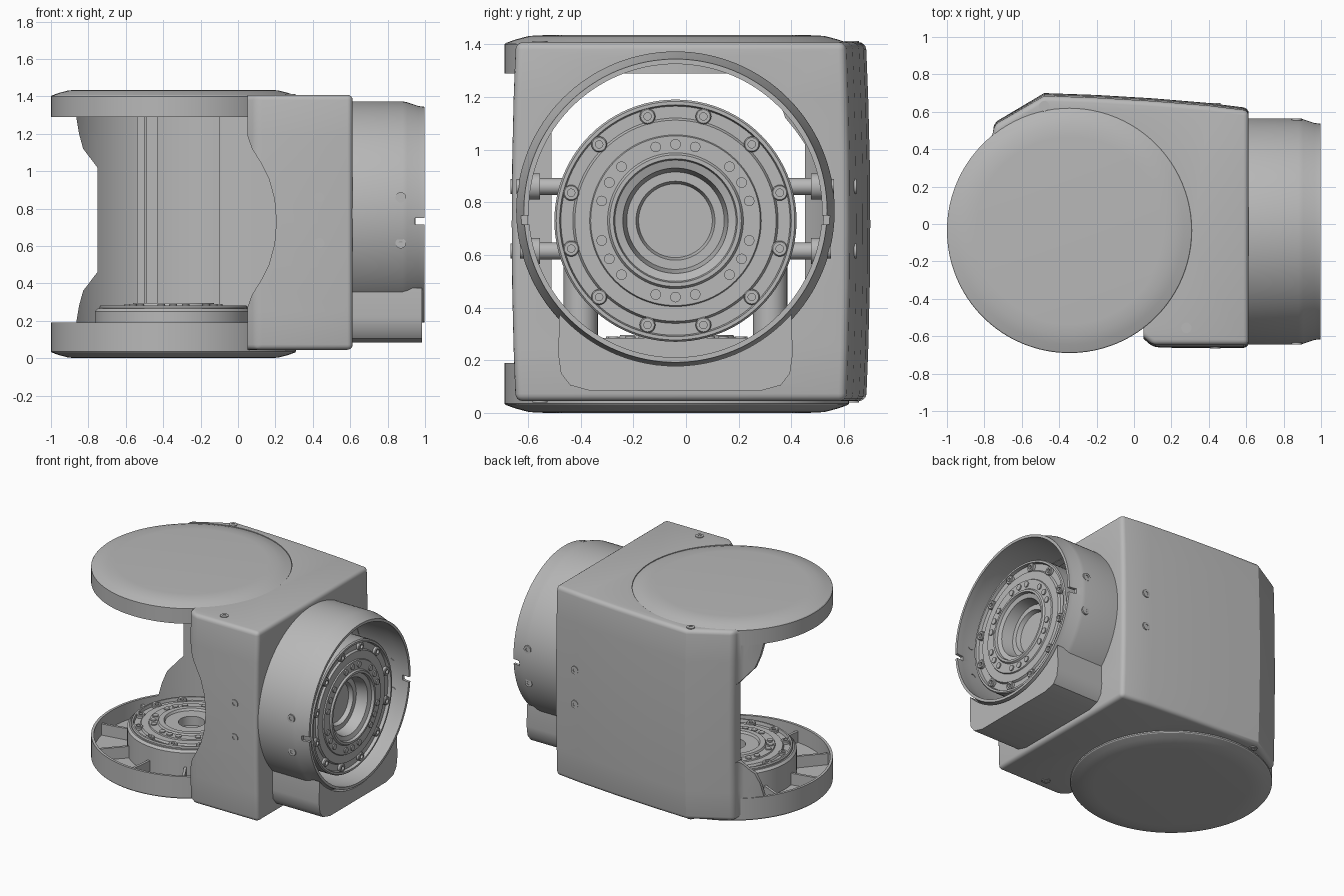
import bpy, bmesh
from math import sin, cos, radians, pi

if "Cube" in bpy.data.objects:
    bpy.data.objects.remove(bpy.data.objects["Cube"])

grey = bpy.data.materials.new("machined_grey")
grey.use_nodes = True
grey.diffuse_color = (0.48, 0.48, 0.48, 1)
grey.node_tree.nodes["Principled BSDF"].inputs["Base Color"].default_value = grey.diffuse_color

HINGE = (-0.345, -0.035)      # vertical axis of the two caps
HEIGHT = 1.435
FLANGE = (-0.04, 0.73)        # y, z of the side joint axis


def place(axis, u, v, w):
    """Map cross-section (u, v) and length w onto the given axis."""
    return {"x": (w, u, v), "y": (u, w, v), "z": (u, v, w)}[axis]


def finish(name, bm):
    bmesh.ops.remove_doubles(bm, verts=bm.verts, dist=1e-5)
    bmesh.ops.recalc_face_normals(bm, faces=bm.faces)
    mesh = bpy.data.meshes.new(name)
    bm.to_mesh(mesh)
    bm.free()
    obj = bpy.data.objects.new(name, mesh)
    bpy.context.collection.objects.link(obj)
    mesh.materials.append(grey)
    return obj


def lathe(name, profile, axis, centres, seg=96, closed=False):
    """Turn (radius, height) points about an axis at each (u, v, w) centre."""
    bm = bmesh.new()
    for cu, cv, cw in centres:
        rings = []
        for i in range(seg):
            a = 2 * pi * i / seg
            rings.append([bm.verts.new(place(axis, cu + r * cos(a), cv + r * sin(a), cw + h))
                          for r, h in profile])
        n = len(profile)
        for i in range(seg):
            p, q = rings[i], rings[(i + 1) % seg]
            for j in range(n if closed else n - 1):
                k = (j + 1) % n
                if profile[j][0] == 0:
                    bm.faces.new((p[j], q[k], p[k]))
                elif profile[k][0] == 0:
                    bm.faces.new((p[j], q[j], p[k]))
                else:
                    bm.faces.new((p[j], q[j], q[k], p[k]))
    return finish(name, bm)


def prism(name, outline, axis, lo, hi):
    bm = bmesh.new()
    a, b = ([bm.verts.new(place(axis, u, v, w)) for u, v in outline] for w in (lo, hi))
    bm.faces.new(a)
    bm.faces.new(b)
    for i in range(len(a)):
        j = (i + 1) % len(a)
        bm.faces.new((a[i], a[j], b[j], b[i]))
    return finish(name, bm)


def rect(u0, v0, u1, v1):
    return [(u0, v0), (u1, v0), (u1, v1), (u0, v1)]


def apply(obj, mod):
    bpy.context.view_layer.objects.active = obj
    bpy.ops.object.modifier_apply(modifier=mod.name)


def bevel(obj, width, segments=4):
    mod = obj.modifiers.new("Bevel", "BEVEL")
    mod.width, mod.segments, mod.angle_limit = width, segments, radians(35)
    apply(obj, mod)


def bow(obj, amount):
    """Pull the front and back walls in towards the top and bottom."""
    bm = bmesh.new()
    bm.from_mesh(obj.data)
    mid = HEIGHT / 2
    for z in (0.25, 0.48, mid, 0.96, 1.19):
        geom = bm.verts[:] + bm.edges[:] + bm.faces[:]
        bmesh.ops.bisect_plane(bm, geom=geom, plane_co=(0, 0, z), plane_no=(0, 0, 1))
    for v in bm.verts:
        if abs(v.co.y) > 0.5:
            v.co.y *= 1 - amount * ((v.co.z - mid) / mid) ** 2
    bm.to_mesh(obj.data)
    bm.free()


def cut(obj, *cutters):
    for c in cutters:
        mod = obj.modifiers.new("Cut", "BOOLEAN")
        mod.operation, mod.solver, mod.object = "DIFFERENCE", "EXACT", c
        apply(obj, mod)
        bpy.data.objects.remove(c)


def rod(name, r, axis, u, v, lo, hi, seg=32):
    return lathe(name, [(0, lo), (r, lo), (r, hi), (0, hi)], axis, [(u, v, 0)], seg)


# Housing shell
housing = prism("housing", [(0.613, -0.662), (0.613, 0.62), (0.4, 0.647), (0.1, 0.672), (-0.2, 0.69),
                            (-0.48, 0.70), (-0.75, 0.54), (-0.755, 0.47), (-0.812, 0.42), (-0.885, 0.325),
                            (-0.75, 0.2), (0, -0.45), (0.04, -0.61), (0.1, -0.662)], "z", 0.045, 1.408)
bow(housing, 0.025)
bevel(housing, 0.028)
hx, hy = HINGE
cut(housing,
    lathe("cap_clearance", [(0, -1), (0.654, -1), (0.654, 0.17), (0.635, 0.17), (0.635, 1.31),
                            (0.654, 1.31), (0.654, 2), (0, 2)], "z", [(hx, hy, 0)]),
    prism("cavity", rect(-0.1, -0.51, 0.56, 0.56), "z", 0.1, 1.36),
    prism("mount_recess", rect(0.3, -0.61, 0.555, 0.57), "z", 0.11, 1.35),
    rod("side_opening", 0.572, "x", -0.04, 0.768, 0.3, 0.8, 96))

# Scalloped edges of the front opening
half = [(0.05, 1.5), (0.05, 1.19), (0.075, 1.12), (0.125, 1.04), (0.165, 0.96), (0.195, 0.85), (0.205, 0.73)]
front = half + [(x, 1.46 - z) for x, z in half[-2::-1]]
tab = [(-0.868, 1.5), (-0.865, 1.29), (-0.85, 1.2), (-0.828, 1.12), (-0.752, 1.02)]
side = tab + [(x, 1.48 - z) for x, z in tab[::-1]]
cut(housing,
    prism("front_scallop", front + [(-0.6, -0.04), (-0.6, 1.5)], "y", -1, -0.2),
    prism("back_scallop", side + [(-1.2, -0.02), (-1.2, 1.5)], "y", 0.0, 0.8))
for lo, hi in ((-0.54, -0.5), (-0.49, -0.43)):
    prism("inner_wall_strip", rect(lo, 0.56, hi, 0.62), "z", 0.15, 1.3)

# Dished caps, open towards each other, with spokes
for name, flip, rim in (("bottom", False, 0.19), ("top", True, 0.145)):
    up = lambda z: HEIGHT - z if flip else z
    cap = [(0, 0), (0.5, 0.0), (0.56, 0.003), (0.61, 0.016), (0.65, 0.03), (0.655, 0.036), (0.655, rim),
           (0.637, rim), (0.637, 0.07), (0, 0.06)]
    lathe(name + "_cap", [(r, up(z)) for r, z in cap], "z", [(hx, hy, 0)], 128)
    for k in range(10):
        a = 2 * pi * k / 10 + 0.2
        spoke = [(hx + r * cos(a) - t * sin(a), hy + r * sin(a) + t * cos(a))
                 for r, t in rect(0.2, -0.009, 0.645, 0.009)]
        prism(f"{name}_cap_spoke_{k}", spoke, "z", *sorted((up(0.05), up(rim - 0.04))))


# Rotary joints with bolt circles
def joint(name, axis, centre, scale, depth, bore):
    u, v, w = centre
    face = [(0.25, 0), (0.258, -0.012), (0.322, -0.012), (0.326, -0.02), (0.382, -0.02),
            (0.39, -0.034), (0.435, -0.034), (0.44, -0.012), (0.453, -0.012), (0.46, -0.02)]
    body = [(r * scale, h) for r, h in bore + face]
    body += [(0.46 * scale, -depth), (0, -depth)]
    lathe(name, body, axis, [centre])

    def circle(radius, h, angles):
        return [(u + radius * scale * cos(radians(a)), v + radius * scale * sin(radians(a)), w + h)
                for a in angles]
    bolt = [(0, 0.004), (0.014, 0.004), (0.014, 0.022), (0.026, 0.022), (0.03, 0.017), (0.03, -0.01)]
    lathe(name + "_bolts", bolt, axis, circle(0.41, -0.034, range(15, 360, 30)), 20)
    pins = [15 * k for k in range(24) if k % 12 not in (0, 4, 8)]
    lathe(name + "_pins", [(0, 0.008), (0.02, 0.008), (0.02, -0.01)], axis,
          circle(0.29, -0.012, pins), 16)


joint("side_joint", "x", FLANGE + (0.95,), 1, 0.56,
      [(0, -0.14), (0.14, -0.14), (0.15, -0.11), (0.185, -0.11), (0.2, -0.03), (0.23, -0.02), (0.235, 0)])
joint("lower_joint", "z", HINGE + (0.295,), 0.86, 0.24,
      [(0, -0.08), (0.1, -0.08), (0.1, -0.015), (0.2, -0.015), (0.21, 0)])
lathe("lower_joint_base", [(0, 0.05), (0.42, 0.05), (0.42, 0.25), (0.405, 0.265), (0.38, 0.265), (0.38, 0.2),
                           (0, 0.2)], "z", [(hx, hy, 0)])

# Collar around the side joint and the block below it
collar = lathe("collar", [(0.605, 0.58), (0.605, 0.88), (0.6, 0.905), (0.58, 0.965), (0.576, 0.998),
                          (0.557, 0.998), (0.562, 0.95), (0.575, 0.88), (0.575, 0.58)],
               "x", [(-0.04, 0.768, 0)], 128, True)
for s in (-1, 1):
    cut(collar, prism("notch", rect(0.945, 0.715, 1.1, 0.75), "y", *sorted((-0.04 + s * 0.5, -0.04 + s * 0.7))))
block = prism("collar_block", [(-0.48, 0.42), (-0.485, 0.22), (-0.475, 0.15), (-0.44, 0.105), (-0.36, 0.083),
                               (0.28, 0.083), (0.36, 0.105), (0.395, 0.15), (0.405, 0.22), (0.4, 0.42)],
              "x", 0.59, 0.985)
cut(block, rod("block_bore", 0.59, "x", -0.04, 0.768, 0.4, 1.2, 96))

# Joint mounts: cross pins and columns
for s, tag in ((-1, "front"), (1, "back")):
    for z, level in ((0.86, "upper"), (0.615, "lower")):
        ends = sorted((-0.04 + s * 0.38, -0.04 + s * 0.615))
        rod(f"{tag}_{level}_mount_pin", 0.032, "y", 0.435, z, *ends)
        ends = sorted((-0.04 + s * 0.515, -0.04 + s * 0.56))
        rod(f"{tag}_{level}_mount_collar", 0.05, "y", 0.435, z, *ends)
    rod(tag + "_mount_column", 0.065, "z", 0.48, -0.04 + s * 0.36, 0.09, 0.6)
prism("mount_plate", rect(0.35, -0.33, 0.56, 0.25), "z", 0.09, 0.285)


# Socket screws in the housing and collar
def screws(name, axis, centres, sign):
    head = [(0, 0.001), (0.012, 0.001), (0.012, 0.005), (0.028, 0.005), (0.028, -0.03)]
    lathe(name, [(r, h * sign) for r, h in head], axis, centres, 24)


levels = ((0.86, 0.598), (0.615, 0.585))
screws("front_screws", "y", [(0.435, z, -0.661) for z, r in levels]
       + [(0.87, z, -0.04 - r) for z, r in levels], -1)
screws("back_screws", "y", [(0.435, z, 0.643) for z, r in levels]
       + [(0.87, z, r - 0.04) for z, r in levels], 1)
for sign, z, tag in ((1, 1.408, "top"), (-1, 0.045, "bottom")):
    screws(tag + "_screws", "z", [(0.28, -0.555, z), (-0.48, 0.63, z)], sign)

# Smooth shading with crisp edges
bpy.ops.object.select_all(action="DESELECT")
for obj in bpy.context.collection.objects:
    if obj.type == "MESH":
        obj.select_set(True)
        bpy.context.view_layer.objects.active = obj
bpy.ops.object.shade_smooth_by_angle(angle=radians(30))
